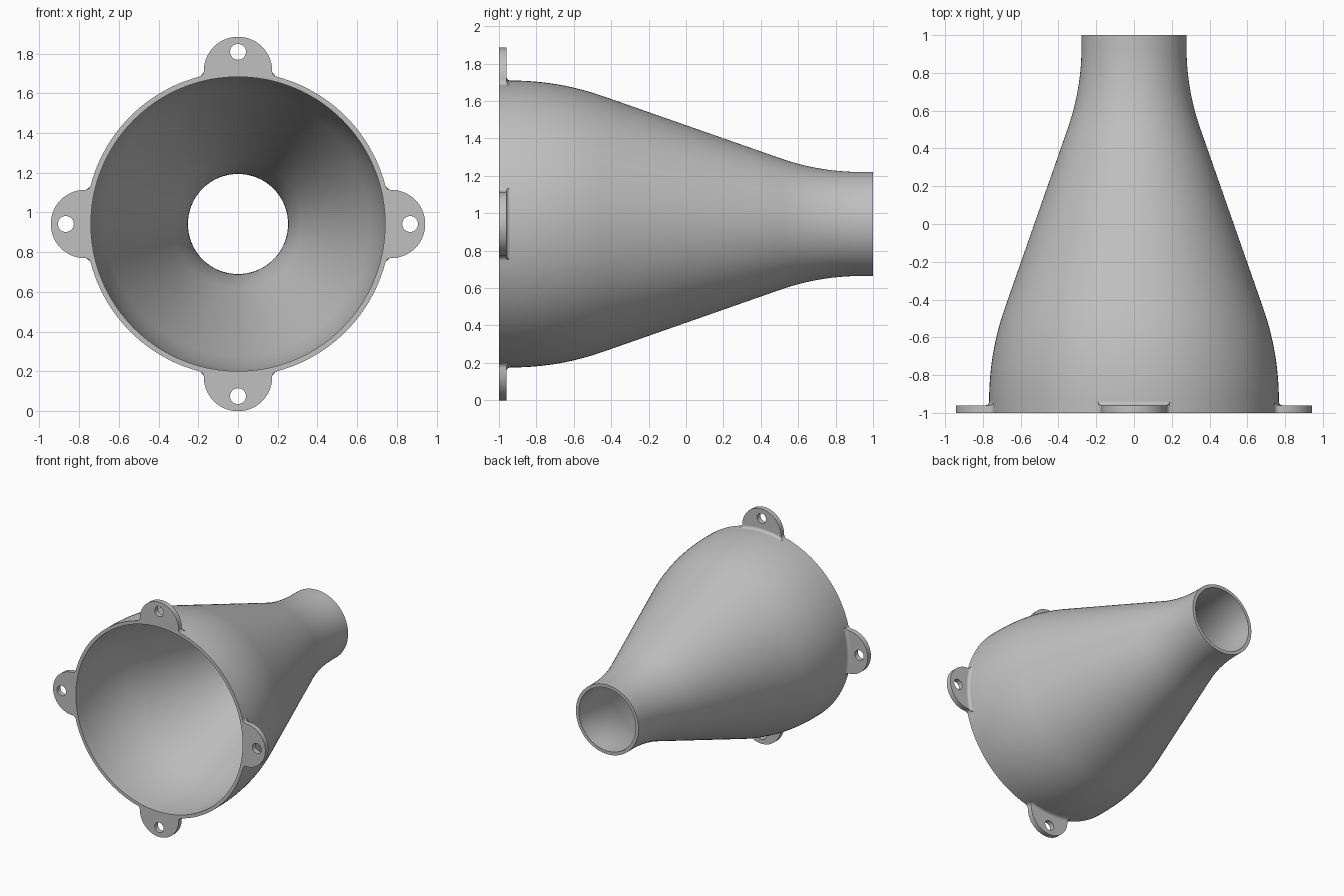
import bpy, bmesh
from math import sin, cos, tan, atan, asin, sqrt, pi, radians
from mathutils import Vector

cube = bpy.data.objects.get("Cube")
if cube:
    bpy.data.objects.remove(cube, do_unlink=True)

AXIS_Z = 0.942      # height of the funnel axis
R_MOUTH = 0.767     # outer radius of the wide end
R_NECK = 0.278      # outer radius of the narrow end
WALL = 0.026
FRONT, BACK = -1.0, 1.0
TAB_BACK = -0.96
TAB_W = 0.172       # half width of a tab

grey = bpy.data.materials.new("plain_grey")
grey.use_nodes = True
colour = (0.53, 0.53, 0.53, 1)
grey.diffuse_color = colour
grey.node_tree.nodes["Principled BSDF"].inputs["Base Color"].default_value = colour


def finish(bm, name):
    bmesh.ops.recalc_face_normals(bm, faces=bm.faces)
    mesh = bpy.data.meshes.new(name)
    bm.to_mesh(mesh)
    bm.free()
    mesh.materials.append(grey)
    obj = bpy.data.objects.new(name, mesh)
    bpy.context.collection.objects.link(obj)
    obj.location.z = AXIS_Z
    bpy.ops.object.select_all(action='DESELECT')
    obj.select_set(True)
    bpy.context.view_layer.objects.active = obj
    bpy.ops.object.shade_smooth_by_angle(angle=radians(35))
    return obj


def arc(cx, cy, r, a0, a1, steps):
    return [(cx + r * cos(a0 + (a1 - a0) * i / steps),
             cy + r * sin(a0 + (a1 - a0) * i / steps)) for i in range(steps + 1)]


# Funnel profile: two tangent arcs joined by a straight cone, as (y, radius)
slope = atan(0.35)
bend1 = (0.528 - R_MOUTH) / 0.35
bend2 = (0.528 - R_NECK) / 0.35
rad1 = 0.25 / tan(slope / 2)
rad2 = 0.22 / tan(slope / 2)


def wall_profile(t):
    shoulder = arc(bend1 - 0.25, R_MOUTH - rad1, rad1 - t, pi / 2, pi / 2 - slope, 14)
    throat = arc(bend2 + 0.22, R_NECK + rad2, rad2 + t, -pi / 2 - slope, -pi / 2, 14)
    return [(FRONT, R_MOUTH - t)] + shoulder + throat + [(BACK, R_NECK - t)]


bm = bmesh.new()
loop = wall_profile(0) + wall_profile(WALL)[::-1]
verts = [bm.verts.new((0, y, r)) for y, r in loop]
edges = [bm.edges.new((v, verts[i - 1])) for i, v in enumerate(verts)]
bmesh.ops.spin(bm, geom=verts + edges, cent=(0, 0, 0), axis=(0, 1, 0),
               angle=2 * pi, steps=144, use_merge=True)
bmesh.ops.remove_doubles(bm, verts=bm.verts, dist=1e-5)
finish(bm, "funnel_shell")


def add_cove(bm):
    """Small concave fillet between the back of a tab and the shell."""
    f = 0.02
    section = [(r, y, 0.25 - 0.035 * (r - R_MOUTH) / f) for r, y in
               arc(R_MOUTH + f, TAB_BACK + f, f, pi, 1.5 * pi, 6)]
    section.append((R_MOUTH - 0.002, TAB_BACK - 0.002, 0.25))
    steps = 20
    rings = []
    for s in range(steps + 1):
        k = 2 * s / steps - 1
        rings.append([bm.verts.new((r * sin(a * k), y, r * cos(a * k)))
                      for r, y, a in section])
    for a, b in zip(rings, rings[1:]):
        for i in range(len(section)):
            bm.faces.new((a[i - 1], a[i], b[i], b[i - 1]))
    bm.faces.new(rings[0])
    bm.faces.new(rings[-1])


def make_tab(name, turn):
    """Rounded mounting tab with flared roots and a screw hole."""
    bm = bmesh.new()
    f = 0.03
    cu = TAB_W + f
    cv = sqrt((R_MOUTH + f) ** 2 - cu ** 2)
    lean = asin(cu / (R_MOUTH + f))
    right = arc(cu, cv, f, 1.5 * pi - lean, pi, 8)
    left = [(-u, v) for u, v in right[::-1]]
    crown = arc(0, cv, TAB_W, 0, pi, 40)[1:-1]
    root = arc(0, 0, R_MOUTH - 0.002, pi / 2 + lean, pi / 2 - lean, 24)
    hole = arc(0, 0.867, 0.04, 0, 2 * pi, 32)[:-1]
    edges = []
    for outline in (right + crown + left + root, hole):
        vs = [bm.verts.new((u, FRONT, v)) for u, v in outline]
        edges += [bm.edges.new((v, vs[i - 1])) for i, v in enumerate(vs)]
    bmesh.ops.triangle_fill(bm, edges=edges, use_beauty=True, normal=Vector((0, -1, 0)))
    out = bmesh.ops.extrude_face_region(bm, geom=bm.faces[:], use_keep_orig=True)
    moved = [g for g in out["geom"] if isinstance(g, bmesh.types.BMVert)]
    bmesh.ops.translate(bm, verts=moved, vec=(0, TAB_BACK - FRONT, 0))
    add_cove(bm)
    finish(bm, name).rotation_euler.y = turn


for i, side in enumerate(("top", "left", "bottom", "right")):
    make_tab(side + "_mounting_tab", i * pi / 2)
